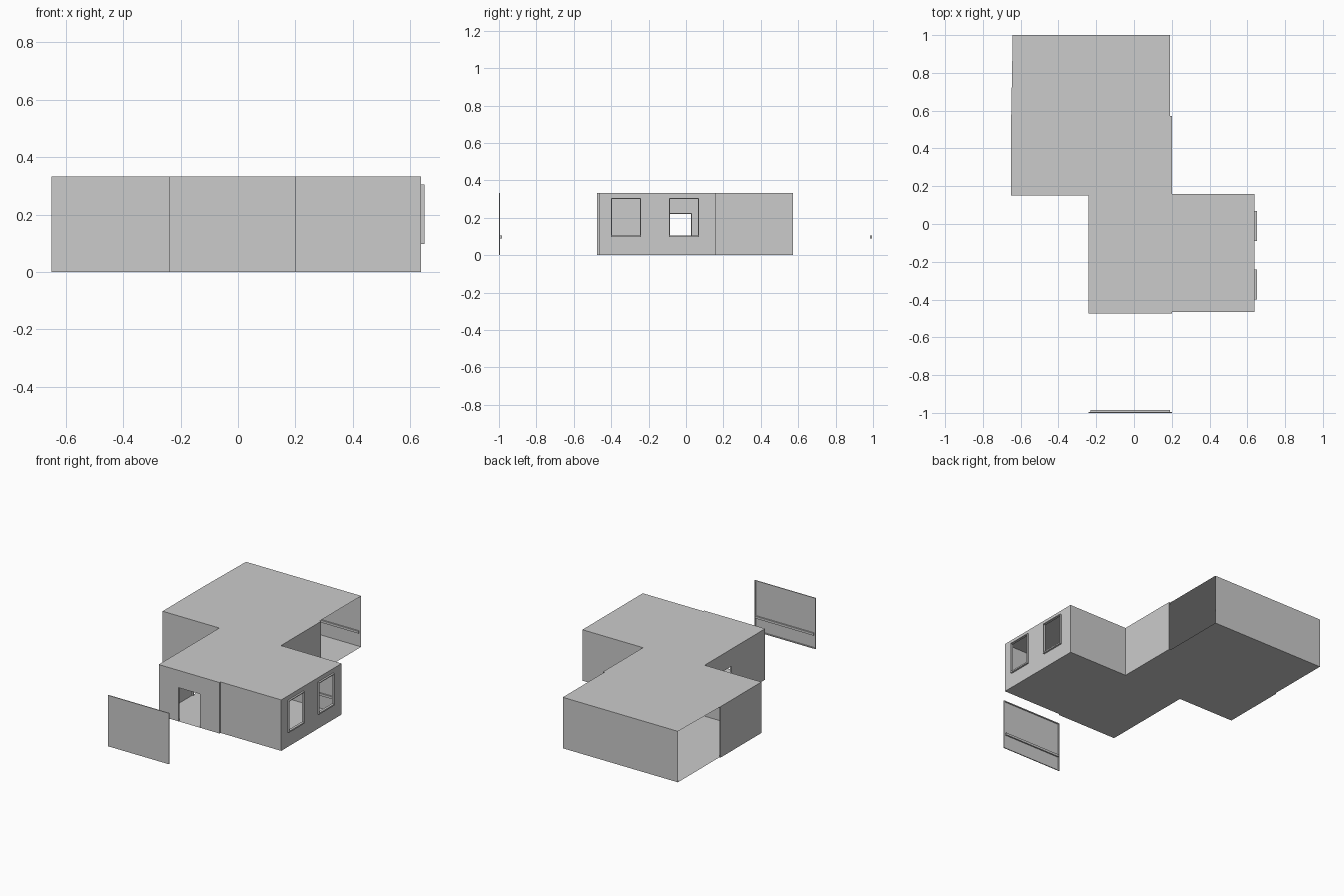
import bpy, bmesh
from mathutils import Vector

if "Cube" in bpy.data.objects:
    bpy.data.objects.remove(bpy.data.objects["Cube"])

H = 0.333  # wall height


def finish(name, bm):
    bmesh.ops.remove_doubles(bm, verts=bm.verts, dist=1e-5)
    me = bpy.data.meshes.new(name)
    bm.to_mesh(me)
    bm.free()
    ob = bpy.data.objects.new(name, me)
    bpy.context.collection.objects.link(ob)
    return ob


def add_box(bm, frame, s, d, z):
    """Box in wall space: s along the wall, d inwards, z up."""
    o, u, n = frame
    v = [bm.verts.new(o + u * a + n * b + Vector((0, 0, c)))
         for c in z for a, b in ((s[0], d[0]), (s[1], d[0]), (s[1], d[1]), (s[0], d[1]))]
    for f in ((3, 2, 1, 0), (4, 5, 6, 7), (0, 1, 5, 4), (1, 2, 6, 5), (2, 3, 7, 6), (3, 0, 4, 7)):
        bm.faces.new([v[i] for i in f])


def wall_frame(a, b):
    # interior lies to the left when walking from a to b
    o = Vector((a[0], a[1], 0))
    u = Vector((b[0] - a[0], b[1] - a[1], 0))
    length = u.length
    u.normalize()
    return (o, u, Vector((-u.y, u.x, 0))), length


def wall(name, a, b, holes=(), rail=True, rim=False):
    """Thin wall skin with rectangular openings (s0, s1, z0, z1)."""
    fr, L = wall_frame(a, b)
    o, u, n = fr
    ss = sorted({0, L, *[h[0] for h in holes], *[h[1] for h in holes]})
    zs = sorted({0, H, *[h[2] for h in holes], *[h[3] for h in holes]})
    bm = bmesh.new()
    for s0, s1 in zip(ss, ss[1:]):
        for z0, z1 in zip(zs, zs[1:]):
            sm, zm = (s0 + s1) / 2, (z0 + z1) / 2
            if any(h[0] < sm < h[1] and h[2] < zm < h[3] for h in holes):
                continue
            bm.faces.new([bm.verts.new(o + u * s + Vector((0, 0, z)))
                          for s, z in ((s0, z0), (s1, z0), (s1, z1), (s0, z1))])
    finish(name, bm)
    if rim:  # raised lip around the panel edge
        t, d = 0.006, (0, 0.006)
        bm = bmesh.new()
        add_box(bm, fr, (0, t), d, (0, H))
        add_box(bm, fr, (L - t, L), d, (0, H))
        add_box(bm, fr, (t, L - t), d, (0, t))
        add_box(bm, fr, (t, L - t), d, (H - t, H))
        finish(name + "_rim", bm)
    if rail:  # chair rail on the inside
        bm = bmesh.new()
        add_box(bm, fr, (0.01, L - 0.01), (0.006, 0.015), (0.09, 0.105))
        finish(name + "_rail", bm)


def opening_frame(name, a, b, hole, d, sill):
    """Lining around a door or window opening."""
    fr, _ = wall_frame(a, b)
    s0, s1, z0, z1 = hole
    t = 0.005
    bm = bmesh.new()
    add_box(bm, fr, (s0, s0 + t), d, (z0, z1))
    add_box(bm, fr, (s1 - t, s1), d, (z0, z1))
    add_box(bm, fr, (s0 + t, s1 - t), d, (z1 - t, z1))
    if sill:
        add_box(bm, fr, (s0 + t, s1 - t), d, (z0, z0 + 0.009))
    finish(name, bm)


# floor and flat roof share one outline
outline = [(-.65, .15), (-.24, .15), (-.24, -.475), (.2, -.475), (.2, -.465),
           (.638, -.465), (.638, .158), (.2, .158), (.2, .572), (.19, .572),
           (.19, 1), (-.642, 1), (-.642, .572), (-.65, .572)]
for name, z in (("floor", 0), ("roof", H)):
    bm = bmesh.new()
    f = bm.faces.new([bm.verts.new((x, y, z)) for x, y in outline])
    if z == 0:
        f.normal_flip()
    bmesh.ops.triangulate(bm, faces=[f])
    finish(name, bm)

# back room: back wall and two side panels, open towards the rear sides
wall("back_wall", (.19, 1), (-.642, 1))
wall("back_room_left_wall", (-.65, .572), (-.65, .15), rim=True)
wall("back_room_right_wall", (.2, .158), (.2, .572), rim=True)
wall("back_room_front_wall", (-.65, .15), (-.24, .15))

# front room: plain walls
wall("front_room_right_front_wall", (.2, -.465), (.638, -.465))
wall("front_room_back_wall", (.638, .158), (.2, .158))
wall("front_wall_step", (.2, -.475), (.2, -.465), rail=False)

# front room: doorways in the front and left walls
doors = {"front_door_wall": ((-.24, -.475), (.2, -.475), (.138, .304, 0, .225)),
         "left_door_wall": ((-.24, .15), (-.24, -.475), (.117, .281, 0, .225))}
for name, (a, b, hole) in doors.items():
    wall(name, a, b, [hole], rail=False)
    opening_frame(name + "_lining", a, b, hole, (0, 0.01), False)

# front room: right wall with two framed windows
a, b = (.638, -.465), (.638, .158)
windows = [(y + .465, y + .625, .097, .305) for y in (-.4, -.09)]
wall("window_wall", a, b, windows, rail=False)
for i, w in enumerate(windows):
    opening_frame(f"window_frame_{i + 1}", a, b, w, (-0.012, 0.004), True)

# detached wall panel standing in front of the building
wall("detached_panel", (-.24, -1), (.2, -1), rim=True)
